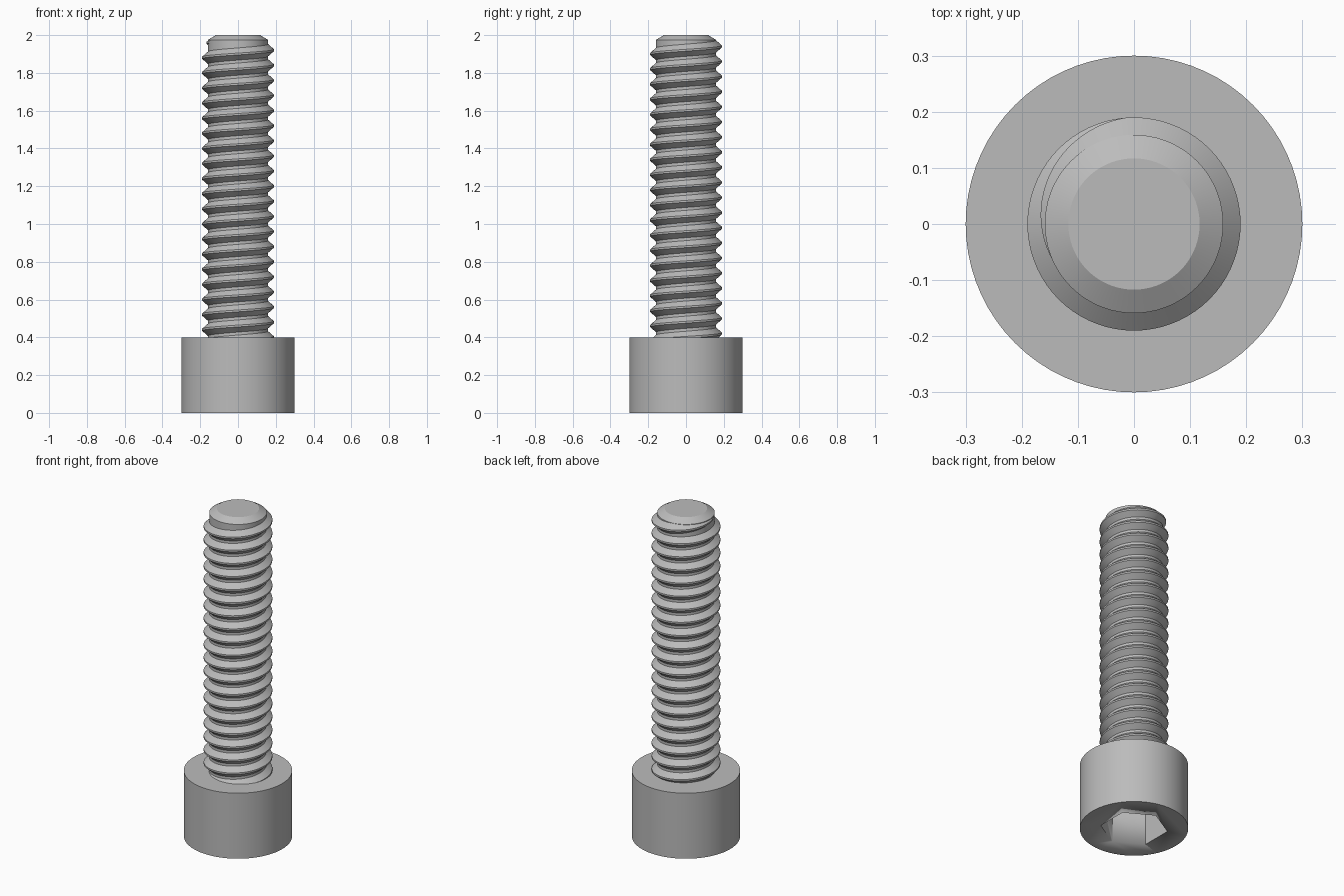
import bpy
import bmesh
from math import pi, sin, cos, radians

cube = bpy.data.objects.get("Cube")
if cube:
    bpy.data.objects.remove(cube)

STEPS = 72
HEAD_R, HEAD_H = 0.30, 0.40
ROOT_R, CREST_R, PITCH = 0.159, 0.19, 0.08

steel = bpy.data.materials.new("grey_steel")
steel.use_nodes = True
grey = (0.5, 0.5, 0.5, 1)
steel.diffuse_color = grey
steel.node_tree.nodes["Principled BSDF"].inputs["Base Color"].default_value = grey


def finish(name, bm):
    bmesh.ops.recalc_face_normals(bm, faces=bm.faces)
    mesh = bpy.data.meshes.new(name)
    bm.to_mesh(mesh)
    bm.free()
    mesh.materials.append(steel)
    obj = bpy.data.objects.new(name, mesh)
    bpy.context.collection.objects.link(obj)
    bpy.ops.object.select_all(action="DESELECT")
    obj.select_set(True)
    bpy.context.view_layer.objects.active = obj
    bpy.ops.object.shade_smooth_by_angle(angle=radians(30))
    return obj


def ring(bm, radius, z, count, turn=0.0):
    return [bm.verts.new((radius * cos(turn + 2 * pi * i / count),
                          radius * sin(turn + 2 * pi * i / count), z))
            for i in range(count)]


def lathe(name, profile, count, turn=0.0):
    """Closed solid of stacked rings with flat caps."""
    bm = bmesh.new()
    rings = [ring(bm, r, z, count, turn) for r, z in profile]
    for a, b in zip(rings, rings[1:]):
        for i in range(count):
            j = (i + 1) % count
            bm.faces.new((a[i], a[j], b[j], b[i]))
    bm.faces.new(rings[0])
    bm.faces.new(rings[-1])
    return finish(name, bm)


# Cylindrical head with a hexagonal socket cut in its underside
head = lathe("head", [(HEAD_R, 0), (HEAD_R, HEAD_H)], STEPS)
cutter = lathe("socket_cutter", [(0.187, -0.1), (0.187, 0.2)], 6, pi / 2)
cut = head.modifiers.new("socket", "BOOLEAN")
cut.operation = "DIFFERENCE"
cut.solver = "EXACT"
cut.object = cutter
bpy.context.view_layer.objects.active = head
bpy.ops.object.modifier_apply(modifier=cut.name)
bpy.data.objects.remove(cutter)

# Shank core with a chamfered tip
lathe("shank", [(ROOT_R, HEAD_H - 0.02), (ROOT_R, 1.975), (0.117, 2.0)], STEPS)

# Right-hand helical thread, starting inside the head and fading out near the tip
bm = bmesh.new()
fade_start, fade_end = radians(95), radians(210)
first = -20 * STEPS
last = int(fade_end / (2 * pi) * STEPS)
rows = []
for i in range(first, last + 1):
    angle = 2 * pi * i / STEPS
    z = 1.92 + PITCH * i / STEPS
    fade = min(1.0, max(0.0, (fade_end - angle) / (fade_end - fade_start)))
    inner = ROOT_R - 0.002
    crest = inner + (CREST_R - inner) * fade
    half = 0.005 + 0.029 * fade
    section = [(inner, -half), (crest, -0.005), (crest, 0.005), (inner, half)]
    rows.append([bm.verts.new((r * cos(angle), r * sin(angle), z + dz))
                 for r, dz in section])
for a, b in zip(rows, rows[1:]):
    for k in range(4):
        m = (k + 1) % 4
        bm.faces.new((a[k], b[k], b[m], a[m]))
bm.faces.new(rows[0])
bm.faces.new(rows[-1])
bmesh.ops.remove_doubles(bm, verts=bm.verts, dist=1e-6)
finish("thread", bm)
